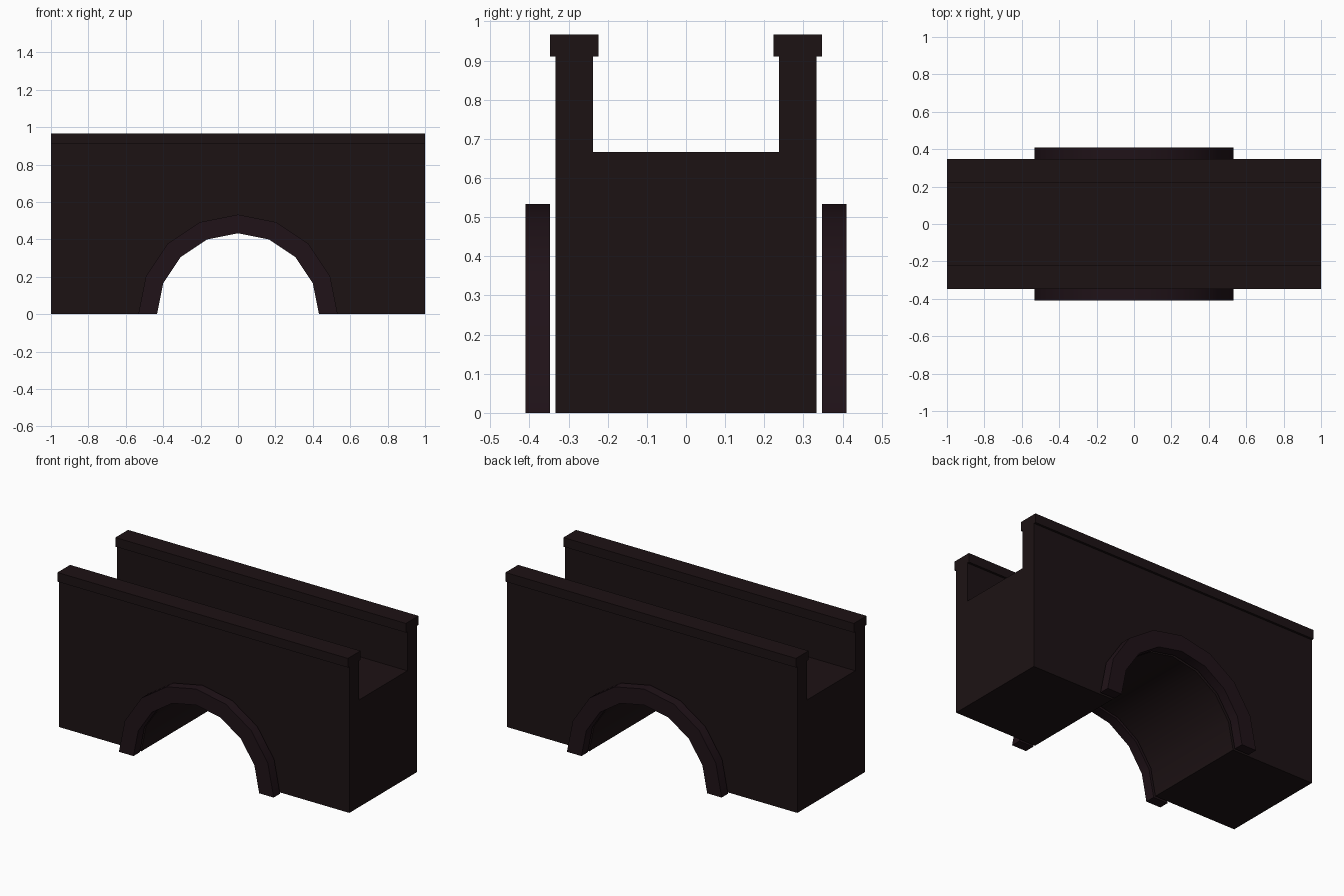
import bpy, bmesh, math

if "Cube" in bpy.data.objects:
    bpy.data.objects.remove(bpy.data.objects["Cube"])

SEG, R_IN, R_OUT = 8, 0.433, 0.533


def material(name, rgb):
    m = bpy.data.materials.new(name)
    m.diffuse_color = (*rgb, 1)
    m.use_nodes = True
    m.node_tree.nodes["Principled BSDF"].inputs["Base Color"].default_value = m.diffuse_color
    return m


stone = material("dark_stone", (0.012, 0.006, 0.007))
trim = material("trim_stone", (0.014, 0.006, 0.009))


def arc(r):
    # half circle from +x over the top to -x
    return [(r * math.cos(math.pi * i / SEG), r * math.sin(math.pi * i / SEG))
            for i in range(SEG + 1)]


def extrude_profile(name, pts, y0, y1, mat):
    # extrude a closed x-z outline along y
    bm = bmesh.new()
    face = bm.faces.new([bm.verts.new((x, y0, z)) for x, z in pts])
    out = bmesh.ops.extrude_face_region(bm, geom=[face])
    for v in out["geom"]:
        if isinstance(v, bmesh.types.BMVert):
            v.co.y = y1
    bmesh.ops.recalc_face_normals(bm, faces=bm.faces[:])
    # triangulate the concave end faces cleanly
    bmesh.ops.triangulate(bm, faces=[f for f in bm.faces if len(f.verts) > 4])
    me = bpy.data.meshes.new(name)
    bm.to_mesh(me)
    bm.free()
    me.materials.append(mat)
    ob = bpy.data.objects.new(name, me)
    bpy.context.collection.objects.link(ob)
    bpy.ops.object.select_all(action='DESELECT')
    bpy.context.view_layer.objects.active = ob
    ob.select_set(True)
    bpy.ops.object.shade_smooth_by_angle(angle=math.radians(30))
    return ob


def bar(z0, z1):
    return [(-1, z0), (1, z0), (1, z1), (-1, z1)]


# bridge body with the arched tunnel
extrude_profile("bridge_body", arc(R_IN) + [(-1, 0), (-1, 0.667), (1, 0.667), (1, 0)],
                -0.333, 0.333, stone)

ring = arc(R_OUT) + arc(R_IN)[::-1]
for side, s in (("front", -1), ("back", 1)):
    # parapet wall, its coping, and the raised arch ring
    extrude_profile(side + "_parapet", bar(0.667, 0.91), s * 0.237, s * 0.333, stone)
    extrude_profile(side + "_coping", bar(0.91, 0.967), s * 0.223, s * 0.347, stone)
    extrude_profile(side + "_arch_ring", ring, s * 0.348, s * 0.41, trim)
